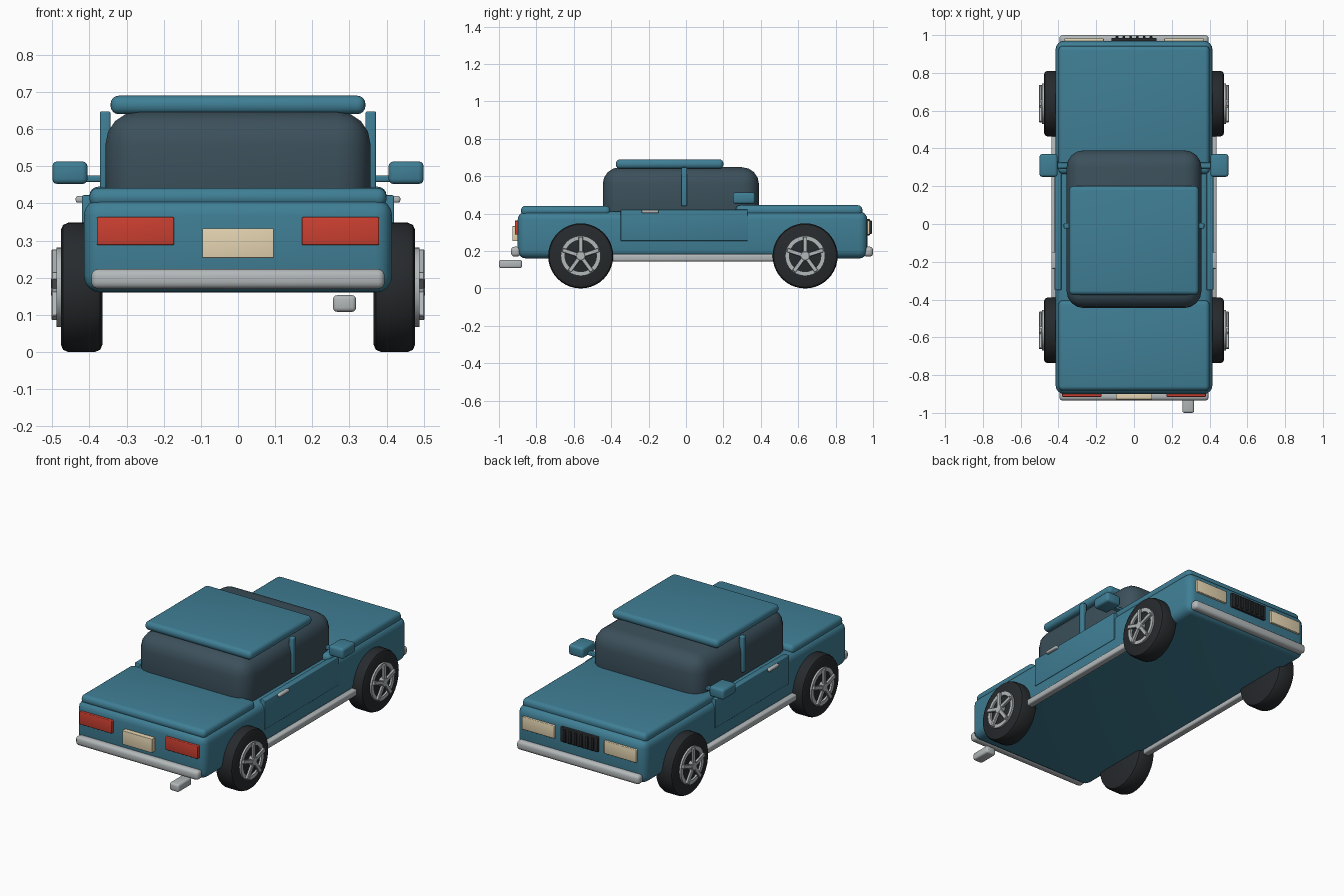
import bpy, bmesh, math
from mathutils import Matrix

if "Cube" in bpy.data.objects:
    bpy.data.objects.remove(bpy.data.objects["Cube"])


def material(name, r, g, b):
    m = bpy.data.materials.new(name)
    m.diffuse_color = (r, g, b, 1)
    m.use_nodes = True
    m.node_tree.nodes["Principled BSDF"].inputs["Base Color"].default_value = m.diffuse_color
    return m


PAINT = material("teal_paint", 0.05, 0.21, 0.30)
GLASS = material("dark_glass", 0.045, 0.08, 0.105)
RUBBER = material("rubber", 0.02, 0.023, 0.026)
CHROME = material("chrome", 0.45, 0.48, 0.49)
RED = material("red_lens", 0.60, 0.05, 0.03)
CREAM = material("cream_lens", 0.78, 0.66, 0.44)


def finish(name, bm, mat):
    bmesh.ops.recalc_face_normals(bm, faces=bm.faces)
    me = bpy.data.meshes.new(name)
    bm.to_mesh(me)
    bm.free()
    me.materials.append(mat)
    ob = bpy.data.objects.new(name, me)
    bpy.context.collection.objects.link(ob)
    bpy.ops.object.select_all(action='DESELECT')
    ob.select_set(True)
    bpy.context.view_layer.objects.active = ob
    bpy.ops.object.shade_smooth_by_angle(angle=math.radians(35))
    return ob


def box(name, xs, ys, zs, mat, bevel=0.0, segments=3):
    """Rounded box given by its x, y and z ranges."""
    bm = bmesh.new()
    bmesh.ops.create_cube(bm, size=1)
    for v in bm.verts:
        for i, (lo, hi) in enumerate((xs, ys, zs)):
            v.co[i] = (lo + hi) / 2 + v.co[i] * (hi - lo)
    if bevel:
        bmesh.ops.bevel(bm, geom=bm.edges[:], offset=bevel, segments=segments,
                        profile=0.5, affect='EDGES')
    return finish(name, bm, mat)


def pair(name, xs, *args, **kw):
    """The same box on both sides of the car."""
    box(name + "_right", xs, *args, **kw)
    box(name + "_left", (-xs[1], -xs[0]), *args, **kw)


def lathe(name, profile, y, z, side, mat, steps=40):
    """Closed profile of (x, radius) points turned about the axle."""
    bm = bmesh.new()
    rings = []
    for i in range(steps):
        a = 2 * math.pi * i / steps
        rings.append([bm.verts.new((side * x, y + r * math.sin(a), z + r * math.cos(a)))
                      for x, r in profile])
    n = len(profile)
    for i in range(steps):
        p, q = rings[i], rings[(i + 1) % steps]
        for j in range(n):
            k = (j + 1) % n
            bm.faces.new((p[j], p[k], q[k], q[j]))
    bmesh.ops.remove_doubles(bm, verts=bm.verts, dist=1e-5)
    return finish(name, bm, mat)


# Body shell, hood slabs, cabin and roof
box("body", (-0.415, 0.415), (-0.90, 0.97), (0.16, 0.412), PAINT, 0.045, 4)
box("rear_deck", (-0.40, 0.40), (-0.882, -0.405), (0.389, 0.442), PAINT, 0.024, 4)
box("hood", (-0.40, 0.40), (0.265, 0.943), (0.389, 0.445), PAINT, 0.024, 4)
box("cabin_glass", (-0.357, 0.357), (-0.445, 0.39), (0.32, 0.648), GLASS, 0.09, 4)
box("roof", (-0.343, 0.343), (-0.375, 0.20), (0.64, 0.69), PAINT, 0.022, 4)

# Side parts
pair("pillar", (0.343, 0.372), (-0.025, 0.005), (0.44, 0.648), PAINT, bevel=0.006)
pair("door", (0.385, 0.42), (-0.35, 0.33), (0.254, 0.422), PAINT, bevel=0.004)
pair("door_handle", (0.41, 0.437), (-0.237, -0.147), (0.402, 0.42), CHROME, bevel=0.006)
pair("mirror", (0.405, 0.50), (0.25, 0.37), (0.452, 0.513), PAINT, bevel=0.014)
pair("mirror_arm", (0.35, 0.415), (0.295, 0.325), (0.458, 0.475), PAINT, bevel=0.004)
pair("sill", (0.395, 0.438), (-0.44, 0.51), (0.145, 0.183), CHROME, bevel=0.009)

# Bumpers
box("tail_bumper", (-0.395, 0.395), (-0.935, -0.885), (0.17, 0.223), CHROME, 0.018)
box("nose_bumper", (-0.395, 0.395), (0.95, 1.0), (0.17, 0.223), CHROME, 0.018)

# Lights, plate, grille and exhaust
pair("tail_light", (0.172, 0.38), (-0.915, -0.885), (0.288, 0.363), RED, bevel=0.004)
pair("headlight", (0.16, 0.368), (0.95, 0.983), (0.288, 0.363), CREAM, bevel=0.004)
box("blank_plate", (-0.096, 0.096), (-0.928, -0.89), (0.253, 0.333), CREAM, 0.002)
box("grille", (-0.12, 0.12), (0.95, 0.985), (0.284, 0.37), RUBBER, 0.004)
for i in range(6):
    x = -0.09 + i * 0.036
    box("grille_bar", (x - 0.007, x + 0.007), (0.975, 0.994), (0.292, 0.362), RUBBER, 0.002)
box("exhaust", (0.256, 0.318), (-1.0, -0.877), (0.108, 0.153), CHROME, 0.011)

# Wheels: tyre, rim ring, hub and five spokes
R = 0.174
TYRE = [(0.365, 0), (0.365, R - 0.02), (0.371, R - 0.006), (0.385, R),
        (0.457, R), (0.471, R - 0.006), (0.477, R - 0.02), (0.477, 0)]
RIM = [(0.47, 0.084), (0.47, 0.107), (0.488, 0.107), (0.488, 0.084)]
HUB = [(0.47, 0), (0.47, 0.027), (0.499, 0.027), (0.503, 0.022), (0.503, 0)]
for end, y in (("tail", -0.563), ("nose", 0.637)):
    for label, side in (("right", 1), ("left", -1)):
        tag = f"{end}_{label}"
        lathe("tyre_" + tag, TYRE, y, R, side, RUBBER)
        lathe("rim_" + tag, RIM, y, R, side, CHROME)
        lathe("hub_" + tag, HUB, y, R, side, CHROME, 20)
        for i in range(5):
            xs = sorted((side * 0.487, side * 0.502))
            spoke = box("spoke_" + tag, xs, (-0.011, 0.011), (0.01, 0.102), CHROME, 0.002, 1)
            spoke.data.transform(Matrix.Translation((0, y, R))
                                 @ Matrix.Rotation(math.radians(72 * i), 4, 'X'))
